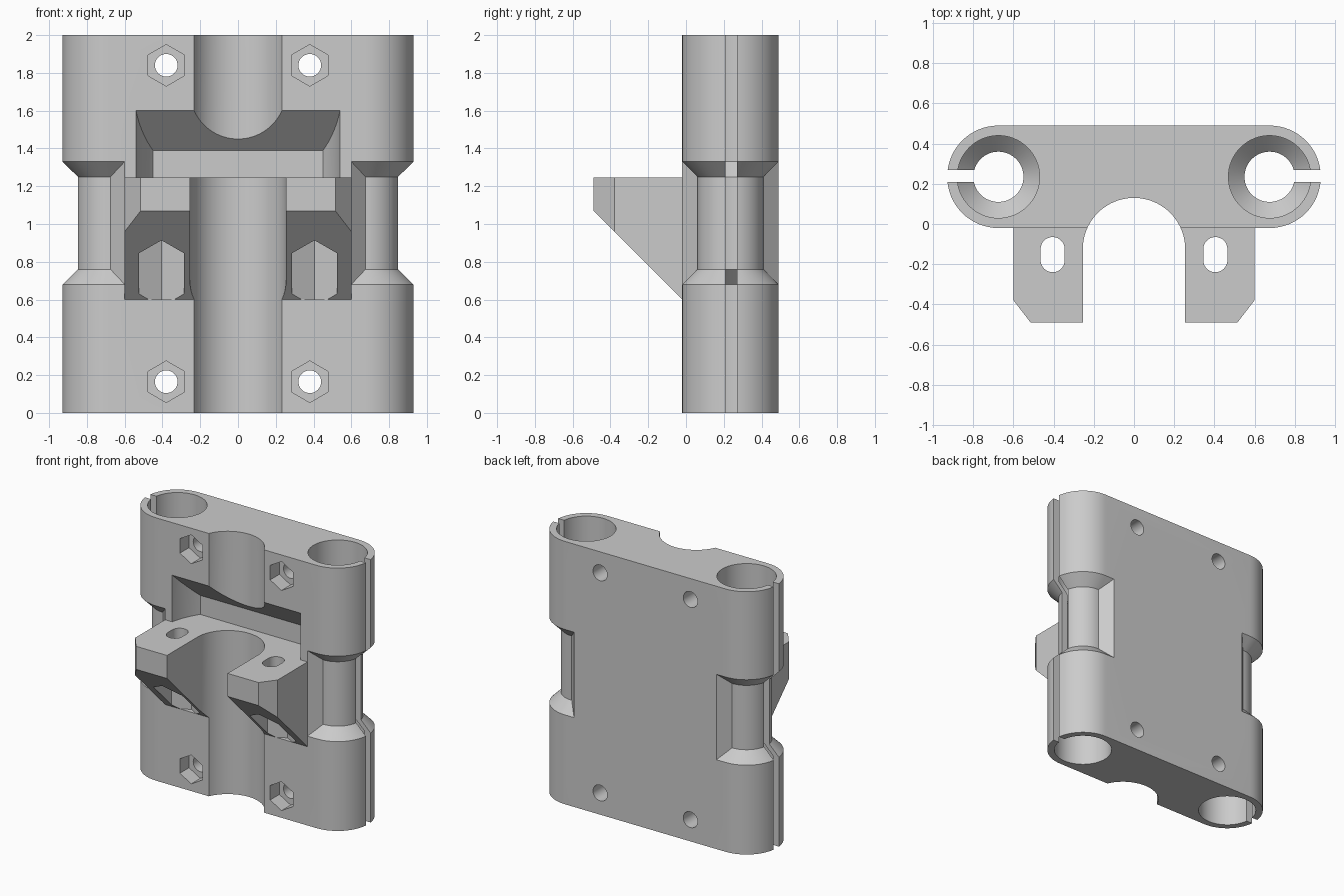
import bpy, bmesh, math
from mathutils import Matrix, Vector

if "Cube" in bpy.data.objects:
    bpy.data.objects.remove(bpy.data.objects["Cube"])

CX, CY, R = 0.675, 0.235, 0.255      # rod axis and clamp radius
NECK = 0.175
grey = bpy.data.materials.new("plain grey")
grey.diffuse_color = (0.6, 0.6, 0.6, 1)
grey.use_nodes = True
grey.node_tree.nodes["Principled BSDF"].inputs["Base Color"].default_value = grey.diffuse_color


def finish(name, bm):
    bmesh.ops.remove_doubles(bm, verts=bm.verts, dist=1e-5)
    bmesh.ops.recalc_face_normals(bm, faces=bm.faces)
    me = bpy.data.meshes.new(name)
    bm.to_mesh(me)
    bm.free()
    me.materials.append(grey)
    ob = bpy.data.objects.new(name, me)
    bpy.context.collection.objects.link(ob)
    return ob


def prism(name, outline, lo, hi, axis="z"):
    """Extrude an outline along an axis: x takes (y,z), y takes (x,z), z takes (x,y)."""
    place = {"x": lambda a, b, t: (t, a, b),
             "y": lambda a, b, t: (a, t, b),
             "z": lambda a, b, t: (a, b, t)}[axis]
    bm = bmesh.new()
    ends = [[bm.verts.new(place(a, b, t)) for a, b in outline] for t in (lo, hi)]
    n = len(outline)
    bm.faces.new(ends[0])
    bm.faces.new(ends[1])
    for i in range(n):
        j = (i + 1) % n
        bm.faces.new((ends[0][i], ends[0][j], ends[1][j], ends[1][i]))
    return finish(name, bm)


def arc(cx, cy, r, a0, a1, n):
    return [(cx + r * math.cos(math.radians(a0 + (a1 - a0) * i / n)),
             cy + r * math.sin(math.radians(a0 + (a1 - a0) * i / n))) for i in range(n + 1)]


def circle(cx, cy, r, n, start=0):
    return arc(cx, cy, r, start, start + 360, n)[:-1]


def lathe(name, profile, cx, cy, n=64):
    """Solid of revolution from (radius, z) points, closed by end caps."""
    bm = bmesh.new()
    rings = [[bm.verts.new((x, y, z)) for x, y in circle(cx, cy, r, n)] for r, z in profile]
    bm.faces.new(rings[0])
    bm.faces.new(rings[-1])
    for a, b in zip(rings, rings[1:]):
        for i in range(n):
            j = (i + 1) % n
            bm.faces.new((a[i], a[j], b[j], b[i]))
    return finish(name, bm)


def waist_cutter(side):
    """Trapezoid swept round the outside of a clamp, with flared ends."""
    bm = bmesh.new()
    profile = [(NECK, 0.76), (NECK, 1.25), (R, 1.33), (0.3, 1.375), (0.3, 0.635), (R, 0.68)]
    rings = []
    steps = [(-90, 1)] + [(-90 + 180 * i / 32, 0) for i in range(33)] + [(90, 1)]
    for deg, flare in steps:
        c, s = math.cos(math.radians(deg)), math.sin(math.radians(deg))
        rings.append([bm.verts.new((side * (CX + r * c - flare * (r - NECK) * 0.94),
                                    CY + r * s, z)) for r, z in profile])
    bm.faces.new(rings[0])
    bm.faces.new(rings[-1])
    for a, b in zip(rings, rings[1:]):
        for i in range(6):
            j = (i + 1) % 6
            bm.faces.new((a[i], a[j], b[j], b[i]))
    bmesh.ops.remove_doubles(bm, verts=bm.verts, dist=1e-5)
    return finish("waist_cutter", bm)


def combine(target, tool, op="DIFFERENCE"):
    mod = target.modifiers.new("combine", "BOOLEAN")
    mod.operation, mod.object, mod.solver = op, tool, "EXACT"
    bpy.context.view_layer.objects.active = target
    bpy.ops.object.modifier_apply(modifier=mod.name)
    bpy.data.objects.remove(tool, do_unlink=True)


# Main plate with rounded sides
outline = arc(CX, CY, R, -90, 90, 32) + arc(-CX, CY, R, 90, 270, 32)
body = prism("rod_carriage", outline, 0, 2)
for s in (-1, 1):
    combine(body, waist_cutter(s))

# Front bracket with sloped underside and clipped corners
bracket = prism("bracket", [(-0.49, 1.07), (-0.49, 1.245), (0.1, 1.245), (0.1, 0.6),
                            (-0.02, 0.6)], -0.6, 0.6, "x")
for s in (-1, 1):
    combine(bracket, prism("corner", [(s * 0.6846, -0.27), (s * 0.438, -0.59),
                                      (s * 0.8, -0.59)], 0.5, 1.4))
combine(body, bracket, "UNION")

# Recess over the bracket: round pocket with sloped roof and flat back
recess = prism("recess", [(-0.3, 1.245), (0.19, 1.245), (0.19, 1.39), (-0.3, 1.88)],
               -0.8, 0.8, "x")
combine(recess, prism("round", circle(0, -0.125, 0.55, 96), 1, 2.2), "INTERSECT")
combine(body, recess)

# Central vertical channel
combine(body, prism("channel", arc(0, -0.125, 0.255, 0, 180, 40)
                    + [(-0.255, -0.7), (0.255, -0.7)], -0.1, 2.1))

for s in (-1, 1):
    # Stepped rod bore and clamp slit
    combine(body, lathe("bore", [(0.205, -0.1), (0.205, 0.68), (0.125, 0.76), (0.125, 1.25),
                                 (0.205, 1.33), (0.205, 2.1)], s * CX, CY))
    combine(body, prism("slit", [(s * CX, 0.21), (s * 1.1, 0.21), (s * 1.1, 0.27),
                                 (s * CX, 0.27)], -0.1, 2.1))
    # Bolt holes with hexagonal nut seats
    for z in (0.165, 1.84):
        combine(body, prism("hole", circle(s * 0.38, z, 0.06, 32), -0.2, 0.7, "y"))
        combine(body, prism("nut_seat", circle(s * 0.38, z, 0.11, 6, 30), -0.2, 0.09, "y"))
    # Bracket slots with long nut pockets below
    x = s * 0.405
    combine(body, prism("slot", arc(x, -0.125, 0.06, 0, 180, 16)
                        + arc(x, -0.18, 0.06, 180, 360, 16), 0.8, 1.4))
    combine(body, prism("pocket", arc(x, -0.12, 0.139, 30, 150, 2)
                        + arc(x, -0.195, 0.139, 210, 330, 2), 0.6, 1.07))

# Smooth round walls, sharp edges
body.select_set(True)
bpy.context.view_layer.objects.active = body
bpy.ops.object.shade_smooth_by_angle(angle=math.radians(25))
